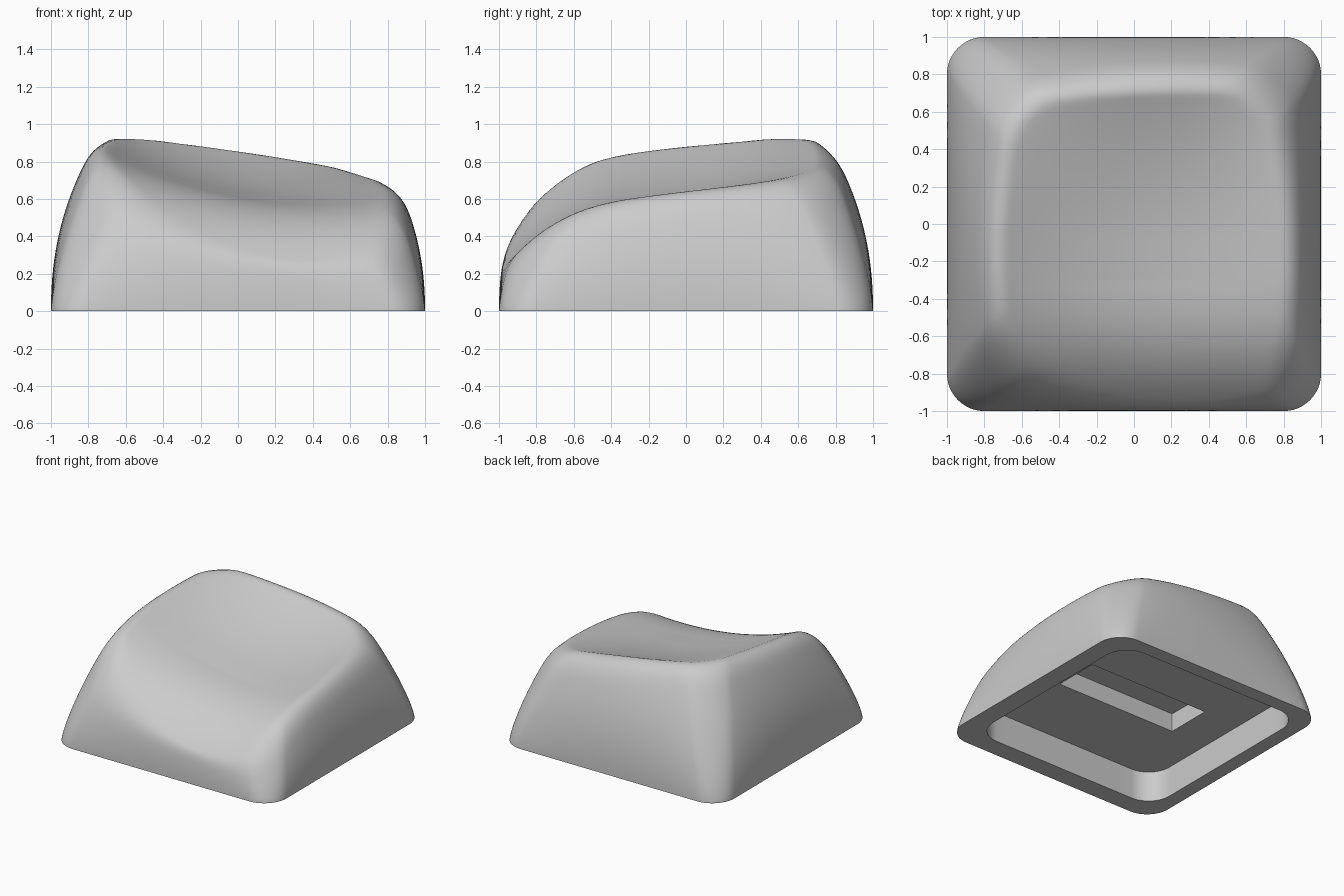
import bpy
import bmesh
from math import cos, sin, pi

if "Cube" in bpy.data.objects:
    bpy.data.objects.remove(bpy.data.objects["Cube"], do_unlink=True)

ARC, SIDE = 12, 14      # points per rounded corner and per straight side
WALL, DISH = 36, 34     # loops up the walls and across the dished top


def rounded_rect(hx, hy, r, cx=0.0, cy=0.0):
    """Outline of a rounded rectangle, counter-clockwise."""
    corners = []
    for k, (sx, sy) in enumerate([(1, 1), (-1, 1), (-1, -1), (1, -1)]):
        arc = []
        for i in range(ARC + 1):
            a = (k + i / ARC) * pi / 2
            arc.append((cx + sx * (hx - r) + r * cos(a), cy + sy * (hy - r) + r * sin(a)))
        corners.append(arc)
    pts = []
    for k, arc in enumerate(corners):
        pts += arc
        (x0, y0), (x1, y1) = arc[-1], corners[(k + 1) % 4][0]
        pts += [(x0 + (x1 - x0) * i / SIDE, y0 + (y1 - y0) * i / SIDE) for i in range(1, SIDE)]
    return pts


def top_height(x, y):
    """Sloped, dished finger surface that rolls down towards the front."""
    crown = 0.765 + 0.13 * y - 0.6 * max(0, -y - 0.2) ** 3
    back_fade = 1 - min(1, max(0, (y + 0.1) / 0.8)) ** 2
    front_fade = 1 - 0.5 * min(1, max(0, -y - 0.3))
    bowl = 0.11 * (1 - ((x - 0.04) / 0.73) ** 2) * back_fade * front_fade
    return crown - 0.165 * x - bowl


def wall_height(t, x, y):
    """Height of the side wall at inset t: bulging sides, straighter corners."""
    corner = (x * y) ** 2
    lean = 0.3 + 0.05 * max(0, x) ** 2 + 0.07 * max(0, -y) ** 2 + 0.04 * corner
    return (t / lean) ** (1 / (2.2 - 1.1 * corner))


def smooth_min(a, b, k):
    h = max(0, k - abs(a - b))
    return min(a, b) - h * h / (4 * k)


def bridge(bm, low, high):
    n = len(low)
    for i in range(n):
        j = (i + 1) % n
        bm.faces.new((low[i], low[j], high[j], high[i]))


bm = bmesh.new()

# Outer shell: loops climb the wall, then close in over the dish
wall_end = 0.4
insets = [wall_end * (i / WALL) ** 2.2 for i in range(WALL + 1)]
insets += [wall_end + (0.98 - wall_end) * i / DISH for i in range(1, DISH + 1)]
loops = []
for t in insets:
    radius = min(0.5, 0.2 + 0.6 * t)
    loop = []
    for px, py in rounded_rect(1, 1, radius):
        x, y = px * (1 - t), py * (1 - t)
        top = top_height(x, y)
        blend = 0.18 * max(0.2, min(1, top / 0.55))
        z = smooth_min(wall_height(t, px, py), top, blend)
        loop.append(bm.verts.new((x, y, max(0, z))))
    loops.append(loop)
for low, high in zip(loops, loops[1:]):
    bridge(bm, low, high)
bm.faces.new(loops[-1])

# Underside: flat rim, shallow cavity, floor and a rectangular slot
floor_z, slot_z = 0.25, 0.4
cavity = rounded_rect(0.86, 0.86, 0.2, -0.02, 0.02)
slot = rounded_rect(0.55, 0.19, 0.002, 0.0, -0.02)
previous = loops[0]
for outline, z in [(cavity, 0), (cavity, floor_z), (slot, floor_z), (slot, slot_z)]:
    loop = [bm.verts.new((x, y, z)) for x, y in outline]
    bridge(bm, loop, previous)
    previous = loop
bm.faces.new(list(reversed(previous)))
bmesh.ops.recalc_face_normals(bm, faces=bm.faces)

mesh = bpy.data.meshes.new("key_cap")
bm.to_mesh(mesh)
bm.free()
cap = bpy.data.objects.new("key_cap", mesh)
bpy.context.collection.objects.link(cap)

# Plain grey plastic
grey = bpy.data.materials.new("grey_plastic")
grey.use_nodes = True
colour = (0.6, 0.6, 0.6, 1)
grey.diffuse_color = colour
grey.node_tree.nodes["Principled BSDF"].inputs["Base Color"].default_value = colour
mesh.materials.append(grey)

bpy.ops.object.select_all(action="DESELECT")
cap.select_set(True)
bpy.context.view_layer.objects.active = cap
bpy.ops.object.shade_smooth_by_angle(angle=pi / 5)
